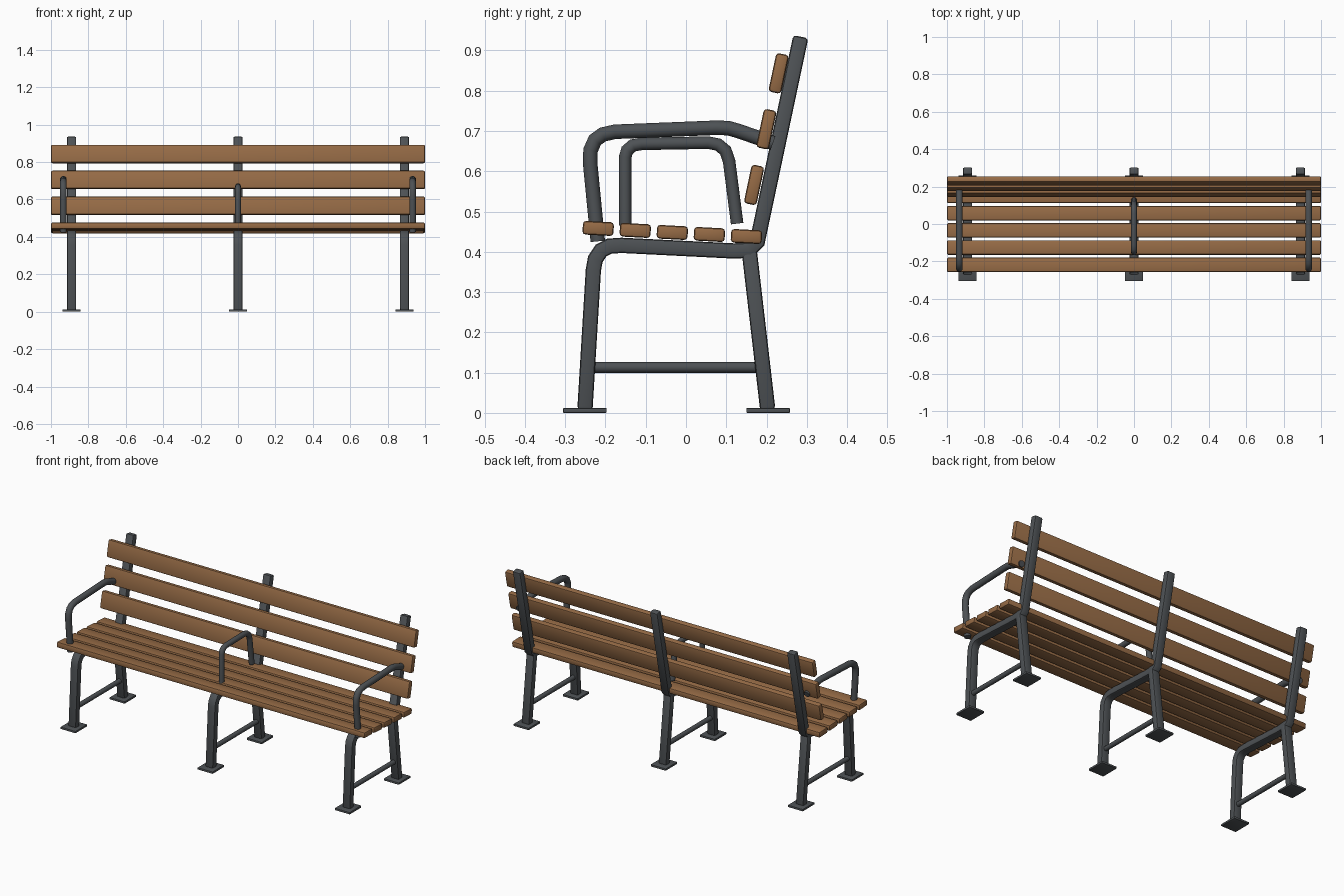
import bpy, bmesh, math
from mathutils import Vector, Matrix

if "Cube" in bpy.data.objects:
    bpy.data.objects.remove(bpy.data.objects["Cube"])


def material(name, rgb):
    m = bpy.data.materials.new(name)
    m.diffuse_color = (*rgb, 1)
    m.use_nodes = True
    m.node_tree.nodes["Principled BSDF"].inputs["Base Color"].default_value = m.diffuse_color
    return m


WOOD = material("wood", (0.30, 0.145, 0.06))
METAL = material("dark_metal", (0.075, 0.083, 0.09))


def finish(bm, name, mat, bevel=0.0, segments=2):
    bmesh.ops.recalc_face_normals(bm, faces=bm.faces)
    if bevel:
        edges = [e for e in bm.edges if e.calc_face_angle(0) > math.radians(55)]
        bmesh.ops.bevel(bm, geom=edges, offset=bevel, segments=segments,
                        profile=0.5, affect='EDGES', clamp_overlap=True)
    me = bpy.data.meshes.new(name)
    bm.to_mesh(me)
    bm.free()
    ob = bpy.data.objects.new(name, me)
    bpy.context.collection.objects.link(ob)
    me.materials.append(mat)
    bpy.ops.object.select_all(action='DESELECT')
    ob.select_set(True)
    bpy.context.view_layer.objects.active = ob
    bpy.ops.object.shade_smooth_by_angle(angle=math.radians(35))
    return ob


def box(name, size, loc, mat, tilt=0.0, bevel=0.0):
    bm = bmesh.new()
    m = Matrix.Translation(loc) @ Matrix.Rotation(tilt, 4, 'X') @ Matrix.Diagonal((*size, 1))
    bmesh.ops.create_cube(bm, size=1, matrix=m)
    return finish(bm, name, mat, bevel)


def sweep(name, x, path, section, bevel=0.0):
    """Sweep a section (x offset, in-plane offset) along a path of (y, z) points with mitred bends."""
    pts = [Vector(p) for p in path]
    dirs = [(b - a).normalized() for a, b in zip(pts, pts[1:])]
    bm = bmesh.new()
    rings = []
    for i, p in enumerate(pts):
        d0, d1 = dirs[max(i - 1, 0)], dirs[min(i, len(dirs) - 1)]
        t = (d0 + d1).normalized()
        n = Vector((-t.y, t.x)) / t.dot(d0)
        rings.append([bm.verts.new((x + u, p.x + n.x * v, p.y + n.y * v)) for u, v in section])
    k = len(section)
    for a, b in zip(rings, rings[1:]):
        for j in range(k):
            bm.faces.new((a[j], a[(j + 1) % k], b[(j + 1) % k], b[j]))
    bm.faces.new(rings[0])
    bm.faces.new(rings[-1])
    return finish(bm, name, METAL, bevel)


def rect(w, t):
    return [(-w / 2, -t / 2), (w / 2, -t / 2), (w / 2, t / 2), (-w / 2, t / 2)]


def circle(r, n=12):
    return [(r * math.cos(2 * math.pi * i / n), r * math.sin(2 * math.pi * i / n)) for i in range(n)]


# Three frames: front leg, seat rail and back post in one bent tube, plus rear leg
FRAME = [(-0.251, 0.008), (-0.230, 0.355), (-0.225, 0.382), (-0.211, 0.403), (-0.190, 0.414),
         (-0.160, 0.416), (0.120, 0.402), (0.156, 0.404), (0.177, 0.425), (0.285, 0.934)]
TUBE = rect(0.05, 0.038)
for side, x in (("left", -0.89), ("middle", 0.0), ("right", 0.89)):
    sweep(f"{side}_frame", x, FRAME, TUBE, 0.008)
    sweep(f"{side}_rear_leg", x, [(0.203, 0.008), (0.157, 0.403)], TUBE, 0.008)
    sweep(f"{side}_stretcher", x, [(-0.243, 0.113), (0.188, 0.113)], circle(0.0135))
    for end, y in (("front", -0.251), ("rear", 0.204)):
        box(f"{side}_{end}_foot_plate", (0.098, 0.108, 0.012), (x, y, 0.006), METAL, bevel=0.002)

# Seat slats
for i in range(5):
    box(f"seat_slat_{i + 1}", (2, 0.077, 0.034), (0, -0.218 + 0.092 * i, 0.458 - 0.005 * i),
        WOOD, math.radians(-3), 0.008)

# Backrest slats
for i in range(3):
    box(f"back_slat_{i + 1}", (2, 0.032, 0.098), (0, 0.169 + 0.0305 * i, 0.566 + 0.1385 * i),
        WOOD, math.radians(-12), 0.008)

# Outer armrests
ARM = [(-0.219, 0.426), (-0.238, 0.620), (-0.237, 0.652), (-0.226, 0.677), (-0.207, 0.691),
       (-0.177, 0.698), (0.075, 0.708), (0.105, 0.707), (0.130, 0.700), (0.216, 0.670)]
for side, s in (("left", -1), ("right", 1)):
    sweep(f"{side}_armrest", s * 0.934, ARM, circle(0.018))

# Middle armrest
MID_ARM = [(-0.151, 0.465), (-0.151, 0.635), (-0.146, 0.652), (-0.132, 0.664), (-0.110, 0.668),
           (0.055, 0.671), (0.080, 0.666), (0.098, 0.651), (0.107, 0.625), (0.127, 0.470)]
sweep("middle_armrest", 0.0, MID_ARM, circle(0.0155))
